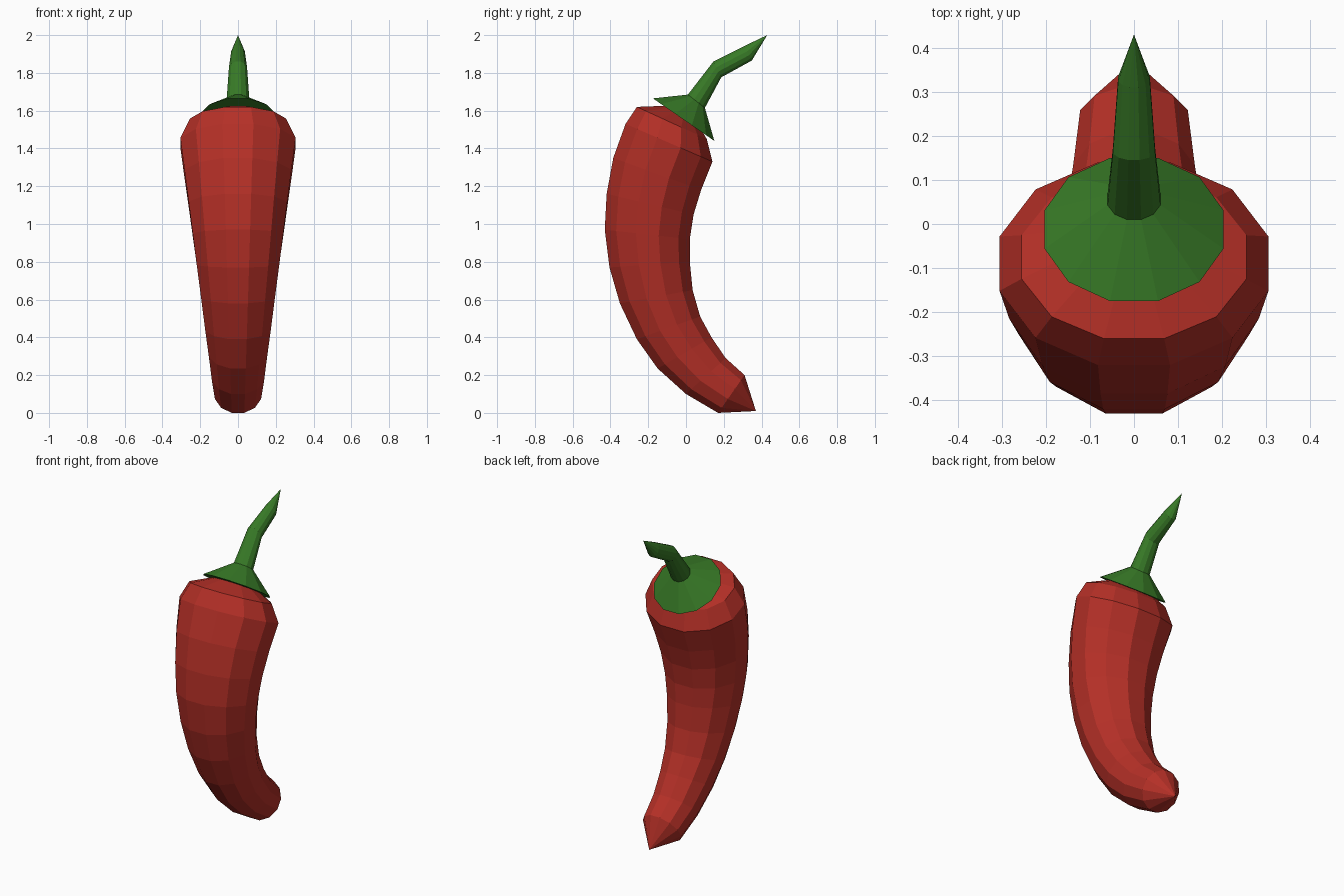
import bpy, bmesh, math
from mathutils import Vector

if "Cube" in bpy.data.objects:
    bpy.data.objects.remove(bpy.data.objects["Cube"])

SIDES = 12
HALF = math.pi / SIDES


def material(name, rgb):
    m = bpy.data.materials.new(name)
    m.diffuse_color = (*rgb, 1)
    m.use_nodes = True
    m.node_tree.nodes["Principled BSDF"].inputs["Base Color"].default_value = m.diffuse_color
    return m


def loft(name, rings, mat, start_tip=None, end_tip=None):
    """Skin 12-sided rings given as (front y, front z, back y, back z, half width)."""
    bm = bmesh.new()
    loops = []
    for fy, fz, by, bz, w in rings:
        mid = Vector((0, (fy + by) / 2, (fz + bz) / 2))
        depth = Vector((0, (by - fy) / 2, (bz - fz) / 2))
        loop = []
        for i in range(SIDES):
            a = HALF * (2 * i + 1)
            side = Vector((w * math.cos(a), 0, 0))
            loop.append(bm.verts.new(mid + (side + depth * math.sin(a)) / math.cos(HALF)))
        loops.append(loop)
    for a, b in zip(loops, loops[1:]):
        for i in range(SIDES):
            j = (i + 1) % SIDES
            bm.faces.new((a[i], a[j], b[j], b[i]))
    # Close each end with a point, or a flat face when no point is given
    for loop, tip in ((loops[0], start_tip), (loops[-1], end_tip)):
        if tip is None:
            bm.faces.new(loop)
        else:
            t = bm.verts.new((0, *tip))
            for i in range(SIDES):
                bm.faces.new((loop[i], loop[(i + 1) % SIDES], t))
    bmesh.ops.recalc_face_normals(bm, faces=bm.faces[:])
    me = bpy.data.meshes.new(name)
    bm.to_mesh(me)
    bm.free()
    me.materials.append(mat)
    ob = bpy.data.objects.new(name, me)
    bpy.context.collection.objects.link(ob)
    return ob


red = material("pepper red", (0.46, 0.029, 0.02))
green = material("stem green", (0.039, 0.195, 0.02))

# Curved pepper body, from shoulder down to the pointed tip
loft("pepper_body", [
    (-0.26, 1.62, 0.11, 1.45, 0.255),
    (-0.32, 1.53, 0.14, 1.33, 0.305),
    (-0.385, 1.35, 0.08, 1.18, 0.283),
    (-0.42, 1.16, 0.04, 1.05, 0.261),
    (-0.43, 0.97, 0.02, 0.92, 0.24),
    (-0.405, 0.77, 0.02, 0.80, 0.218),
    (-0.35, 0.58, 0.035, 0.65, 0.195),
    (-0.26, 0.39, 0.075, 0.51, 0.173),
    (-0.15, 0.235, 0.135, 0.40, 0.154),
    (0.0, 0.10, 0.21, 0.29, 0.138),
    (0.17, 0.0, 0.31, 0.20, 0.122),
], red, start_tip=(0.0, 1.63), end_tip=(0.37, 0.01))

# Cone-shaped leafy cap
loft("calyx", [
    (-0.175, 1.665, 0.15, 1.44, 0.203),
    (0.01, 1.685, 0.10, 1.615, 0.06),
], green)

# Bent stem with a pointed end
loft("stem", [
    (0.01, 1.685, 0.10, 1.615, 0.06),
    (0.145, 1.86, 0.187, 1.777, 0.048),
    (0.31, 1.943, 0.348, 1.865, 0.036),
], green, end_tip=(0.43, 2.0))
